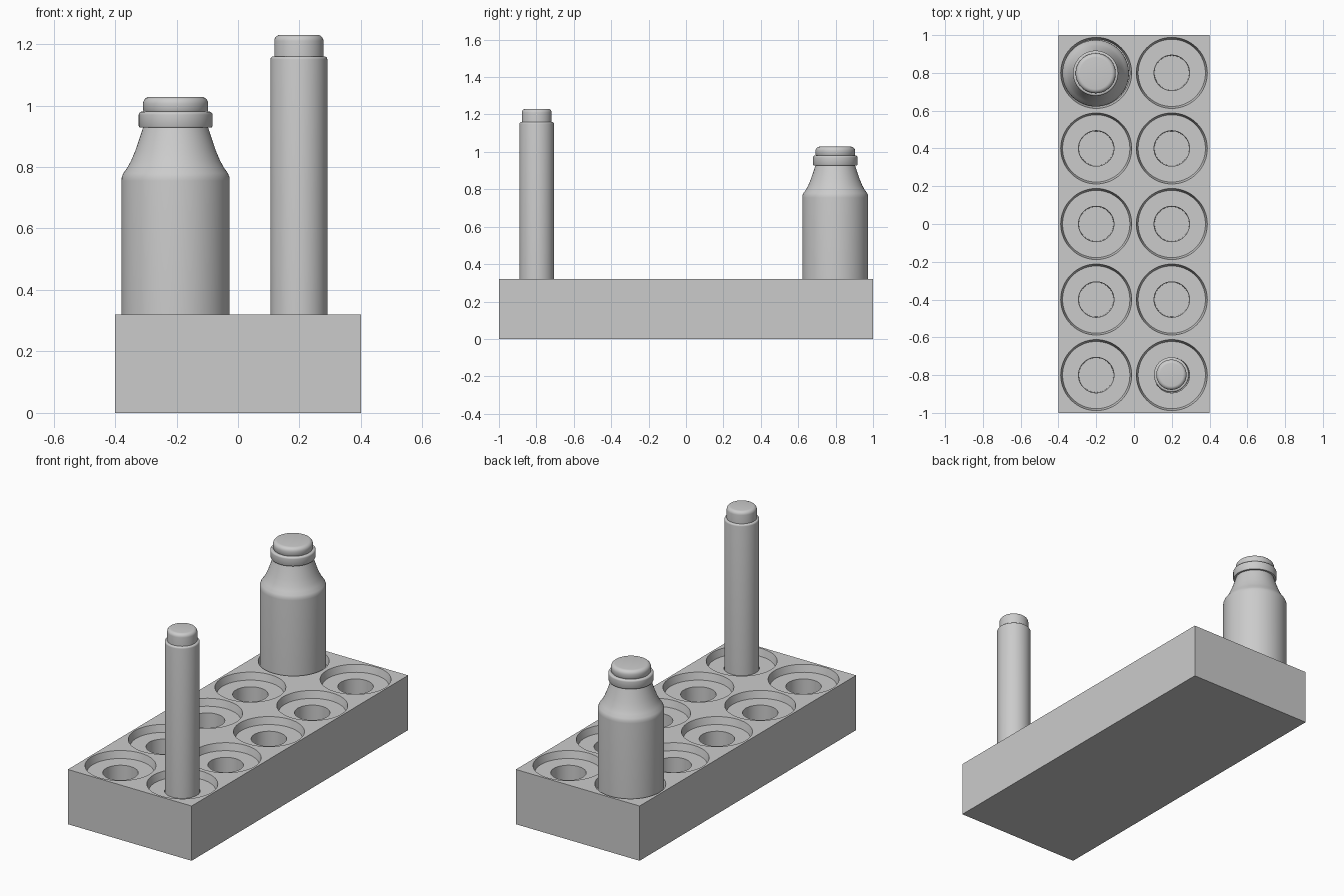
import bpy, bmesh, math

if "Cube" in bpy.data.objects:
    bpy.data.objects.remove(bpy.data.objects["Cube"])

SEGMENTS = 64


def add_lathe(bm, profile, x, y):
    """Revolve (radius, z) points around a vertical axis; both ends are capped."""
    rings = []
    for r, z in profile:
        rings.append([bm.verts.new((x + r * math.cos(2 * math.pi * i / SEGMENTS),
                                    y + r * math.sin(2 * math.pi * i / SEGMENTS), z))
                      for i in range(SEGMENTS)])
    for a, b in zip(rings, rings[1:]):
        for i in range(SEGMENTS):
            j = (i + 1) % SEGMENTS
            bm.faces.new((a[i], a[j], b[j], b[i]))
    bm.faces.new(rings[0][::-1])
    bm.faces.new(rings[-1])


def make_object(name, bm):
    mesh = bpy.data.meshes.new(name)
    bm.to_mesh(mesh)
    bm.free()
    obj = bpy.data.objects.new(name, mesh)
    bpy.context.collection.objects.link(obj)
    return obj


def activate(obj):
    bpy.ops.object.select_all(action='DESELECT')
    obj.select_set(True)
    bpy.context.view_layer.objects.active = obj


def smooth(obj):
    activate(obj)
    bpy.ops.object.shade_smooth_by_angle(angle=math.radians(35))


def turned_part(name, profile, x, y):
    bm = bmesh.new()
    add_lathe(bm, profile, x, y)
    smooth(make_object(name, bm))


def rounded(r, z, size, steps=5):
    """Quarter-round top edge ending at radius r - size, height z."""
    return [(r - size + size * math.cos(t), z - size + size * math.sin(t))
            for t in [math.pi / 2 * i / steps for i in range(steps + 1)]]


# Rack block
bpy.ops.mesh.primitive_cube_add(size=1, location=(0, 0, 0.16))
rack = bpy.context.object
rack.name = "rack"
rack.scale = (0.8, 2, 0.32)
bpy.ops.object.transform_apply(location=True, rotation=False, scale=True)

# Stepped sockets: shallow tapered seat for bottles, deep hole for tubes
socket = [(0.091, 0.06), (0.094, 0.278), (0.178, 0.278), (0.188, 0.32), (0.19, 0.36)]
bm = bmesh.new()
for col in (-0.2, 0.2):
    for row in range(-2, 3):
        add_lathe(bm, socket, col, row * 0.4)
cutter = make_object("socket_cutter", bm)
cutter.hide_render = True
activate(rack)
cut = rack.modifiers.new("sockets", 'BOOLEAN')
cut.operation = 'DIFFERENCE'
cut.solver = 'EXACT'
cut.object = cutter
bpy.ops.object.modifier_apply(modifier=cut.name)
bpy.data.objects.remove(cutter)
smooth(rack)

# Bottle with sloping shoulder and rolled lip
bx, by = -0.203, 0.798
bottle = [(0.17, 0.28), (0.176, 0.287), (0.176, 0.755), (0.175, 0.768), (0.170, 0.78),
          (0.157, 0.798), (0.145, 0.82), (0.131, 0.853), (0.119, 0.888),
          (0.111, 0.912), (0.106, 0.928),
          (0.117, 0.928), (0.12, 0.934)] + rounded(0.12, 0.98, 0.01)
turned_part("bottle", bottle, bx, by)

# Bottle stopper
turned_part("bottle_stopper", [(0.1, 0.975), (0.106, 0.985)] + rounded(0.106, 1.028, 0.022), bx, by)

# Test tube
tx, ty = 0.198, -0.798
tube = [(0.075, 0.065), (0.086, 0.072), (0.0905, 0.09), (0.0925, 0.279)] + rounded(0.0925, 1.16, 0.01)
turned_part("tube", tube, tx, ty)

# Tube cap
turned_part("tube_cap", [(0.08, 1.15)] + rounded(0.08, 1.23, 0.02), tx, ty)
